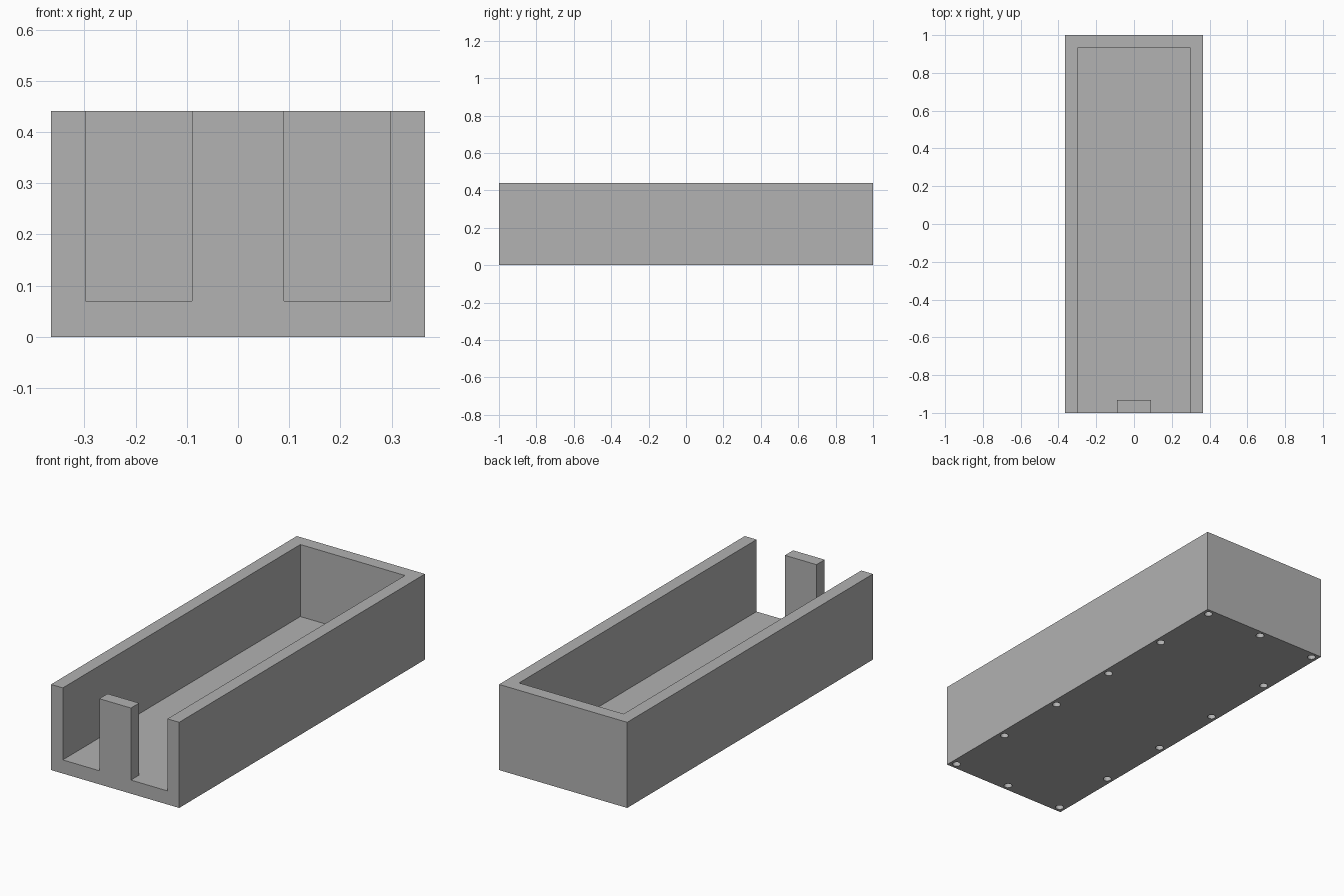
import bpy, bmesh
from mathutils import Matrix

if "Cube" in bpy.data.objects:
    bpy.data.objects.remove(bpy.data.objects["Cube"])

W, L, H = 0.365, 1.0, 0.441          # half width, half length, height
WALL, FLOOR, POST = 0.067, 0.07, 0.09
RADIUS, DEPTH = 0.02, 0.04           # sockets under the walls

grey = bpy.data.materials.new("light grey")
grey.use_nodes = True
colour = (0.445, 0.445, 0.445, 1)
grey.diffuse_color = colour
grey.node_tree.nodes["Principled BSDF"].inputs["Base Color"].default_value = colour


def finish(name, bm):
    bmesh.ops.recalc_face_normals(bm, faces=bm.faces)
    mesh = bpy.data.meshes.new(name)
    bm.to_mesh(mesh)
    bm.free()
    mesh.materials.append(grey)
    obj = bpy.data.objects.new(name, mesh)
    bpy.context.collection.objects.link(obj)
    return obj


def prism(name, outline, z0, z1):
    bm = bmesh.new()
    face = bm.faces.new([bm.verts.new((x, y, z0)) for x, y in outline])
    top = bmesh.ops.extrude_face_region(bm, geom=[face])["geom"]
    bmesh.ops.translate(bm, vec=(0, 0, z1 - z0),
                        verts=[v for v in top if isinstance(v, bmesh.types.BMVert)])
    return finish(name, bm)


def carve(target, cutter):
    mod = target.modifiers.new(cutter.name, 'BOOLEAN')
    mod.operation, mod.solver, mod.object = 'DIFFERENCE', 'EXACT', cutter
    bpy.context.view_layer.objects.active = target
    bpy.ops.object.modifier_apply(modifier=mod.name)
    bpy.data.objects.remove(cutter)


# Solid block
tray = prism("open_tray", [(-W, -L), (W, -L), (W, L), (-W, L)], 0, H)

# Cavity, open at the front on both sides of the centre post
ix, back, post_y, front = W - WALL, L - WALL, -L + WALL, -L - 0.1
half = [(POST, post_y), (POST, front), (ix, front), (ix, back)]
outline = half + [(-x, y) for x, y in reversed(half)]
carve(tray, prism("cavity_cutter", outline, FLOOR, H + 0.1))

# Round sockets in the underside, centred below the walls
sx, sy = W - WALL / 2, L - WALL / 2
spots = [(s * sx, y) for s in (-1, 1) for y in (-sy, -0.6, -0.2, 0.2, 0.6, sy)]
spots += [(0, -sy), (0, sy)]
bm = bmesh.new()
for x, y in spots:
    bmesh.ops.create_cone(bm, cap_ends=True, segments=20, radius1=RADIUS, radius2=RADIUS,
                          depth=2 * DEPTH, matrix=Matrix.Translation((x, y, 0)))
carve(tray, finish("socket_cutter", bm))
